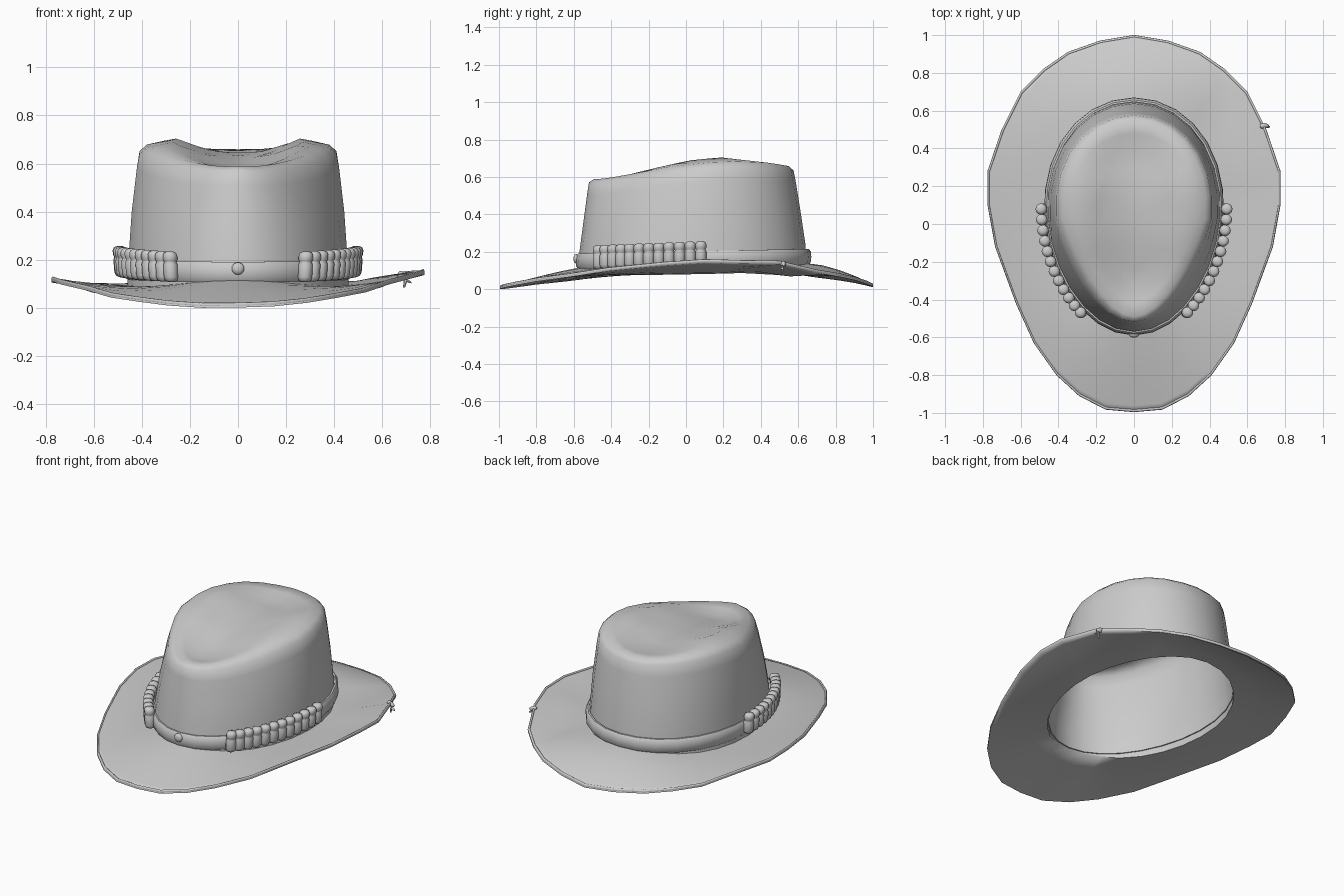
import bpy, bmesh, math
from mathutils import Vector

if "Cube" in bpy.data.objects:
    bpy.data.objects.remove(bpy.data.objects["Cube"])

felt = bpy.data.materials.new("felt grey")
felt.use_nodes = True
felt.diffuse_color = (0.6, 0.6, 0.6, 1)
felt.node_tree.nodes["Principled BSDF"].inputs["Base Color"].default_value = (0.6, 0.6, 0.6, 1)

HALF = 14
N = HALF * 2
ANGLES = [2 * math.pi * i / N for i in range(N)]


def finish(bm, name, sharp):
    bmesh.ops.recalc_face_normals(bm, faces=bm.faces)
    mesh = bpy.data.meshes.new(name)
    bm.to_mesh(mesh)
    bm.free()
    obj = bpy.data.objects.new(name, mesh)
    bpy.context.collection.objects.link(obj)
    mesh.materials.append(felt)
    bpy.ops.object.select_all(action='DESELECT')
    obj.select_set(True)
    bpy.context.view_layer.objects.active = obj
    bpy.ops.object.shade_smooth_by_angle(angle=math.radians(sharp))


def loft(name, rings, closed=False, start=None, end=None, sharp=50):
    """Skin a list of closed rings; start and end are optional centre points."""
    bm = bmesh.new()
    loops = [[bm.verts.new(p) for p in ring] for ring in rings]
    pairs = list(zip(loops, loops[1:]))
    if closed:
        pairs.append((loops[-1], loops[0]))
    for a, b in pairs:
        n = len(a)
        for i in range(n):
            j = (i + 1) % n
            bm.faces.new((a[i], a[j], b[j], b[i]))
    for point, loop in ((start, loops[0]), (end, loops[-1])):
        if point is not None:
            tip = bm.verts.new(point)
            for i, v in enumerate(loop):
                bm.faces.new((v, loop[(i + 1) % len(loop)], tip))
    finish(bm, name, sharp)


def egg(t, a, b, yc=0.04, k=0.08, pinch=0.0):
    """Egg outline, wider at the back (t = 0); pinch narrows the front."""
    c = math.cos(t)
    return a * math.sin(t) * (1 + k * c) * (1 - pinch * max(0, -c)), yc + b * c


def interp(table, v):
    for (p, q), (r, s) in zip(table, table[1:]):
        if v <= r:
            return q + (s - q) * max(0, (v - p) / (r - p))
    return table[-1][1]


# Brim edge: half outline from back to front, mirrored, with a slight tilt
half = [(0, 1, .025), (.18, .97, .04), (.35, .91, .06), (.48, .82, .08), (.6, .7, .10),
        (.7, .5, .135), (.775, .28, .15), (.775, .1, .155), (.735, -.12, .14), (.625, -.42, .11),
        (.53, -.63, .078), (.41, -.8, .055), (.29, -.91, .035), (.15, -.982, .02), (0, -.995, .015)]
outline = half + [(-x, y, z) for x, y, z in reversed(half[1:-1])]
edge = [Vector((x, y, z + 0.02 * (x - abs(x)))) for x, y, z in outline]
edge[5].z += 0.012
FOLD = {4: -.022, 5: .01}   # crease in the brim beside the tie


def base_z(t):
    return 0.127 + 0.012 * math.cos(t)


def seam_z(t):
    """Height where brim and crown meet, dipping at the sides."""
    return base_z(t) - .033 * (1 - math.cos(t) ** 4)


def brim_ring(u, drop=0.0):
    ring = []
    for i, (t, e) in enumerate(zip(ANGLES, edge)):
        p = Vector((*egg(t, .46, .61, .035), seam_z(t)))
        q = p.lerp(e, u)
        power = 1.6 - .5 * max(0, -math.cos(t)) ** 3
        q.z = p.z + (e.z - p.z) * u ** power + FOLD.get(i, 0) * math.sin(math.pi * u) - drop
        ring.append(q)
    return ring


# Thin brim, open in the middle so the crown stays hollow
STEPS = (0, .25, .5, .75, .92, 1)
loft("brim", [brim_ring(u) for u in STEPS] + [brim_ring(u, .014) for u in reversed(STEPS)],
     closed=True, sharp=80)

# Rolled rim around the brim edge
tube = []
for k in range(8):
    w = math.tau * k / 8
    tube.append([e * (.993 + .008 * math.cos(w)) + Vector((0, 0, .01 * math.sin(w) - .003)) for e in edge])
loft("brim_rim", tube, closed=True, sharp=80)

# Hollow crown: walls, pinched shoulder and teardrop dent
HEIGHT = [(-.52, .585), (-.3, .63), (-.08, .676), (.2, .703), (.42, .69), (.52, .672), (.6, .64)]


def crown_ring(a, b, yc, k, level):
    ring = []
    for t in ANGLES:
        x, y = egg(t, a, b, yc, k, .22 * level ** 2)
        top = interp(HEIGHT, y) - .03 * abs(math.sin(t))
        z0 = seam_z(t) - .007
        ring.append((x, y, z0 + (top - z0) * level))
    return ring


def top_ring(s):
    ring = []
    for t in ANGLES:
        x, y = egg(t, .385 * s, .53 * s, .03, .14, .25)
        dent = .058 * max(0, 1 - (x / .26) ** 2) * min(1, (1 - s) / .3)
        shoulder = .024 * abs(math.sin(t)) * max(0, (s - .7) / .3)
        ring.append((x, y, interp(HEIGHT, y) - dent - shoulder + .003))
    return ring


walls = [(.46, .61, .035, .08, 0), (.455, .603, .035, .08, .22), (.442, .58, .033, .09, .55),
         (.422, .558, .03, .1, .85), (.41, .547, .028, .11, .97)]
loft("crown", [crown_ring(*w) for w in walls] + [top_ring(s) for s in (.98, .85, .7, .5, .28)],
     end=(0, .03, .633), sharp=80)

# Hat band with a rounded section
section = [(-.006, 0), (.004, 0), (.014, .015), (.017, .042), (.014, .07), (.004, .084), (-.006, .084)]
loft("hat_band", [[(*egg(t, .458 + d, .613 + d), base_z(t) + h - .008) for t in ANGLES]
                  for d, h in section], closed=True)


# Lathed ornaments
def lathe(name, profile, place, sides=12):
    rings = [[place(r * math.cos(math.tau * i / sides), r * math.sin(math.tau * i / sides), h)
              for i in range(sides)] for r, h in profile]
    loft(name, rings, start=place(0, 0, profile[0][1]), end=place(0, 0, profile[-1][1]))


BEAD = [(.014, -.02), (.025, -.014), (.03, 0), (.03, .05), (.026, .06), (.026, .064),
        (.03, .072), (.03, .09), (.024, .102), (.012, .107)]
for side, label in ((1, "left"), (-1, "right")):
    for i in range(12):
        t = math.radians(86.5 + 55.5 * i / 11)
        x, y = egg(t, .487, .645)
        z = base_z(t) + .01 + .012 * (1 - i / 11)
        lathe(f"{label}_bead_{i + 1}", BEAD,
              lambda u, v, h: (side * (x + u + .08 * (h - .05) * math.sin(t)), y + v, z + h))

# Front button on the band
lathe("band_button", [(.026, 0), (.026, .006), (.021, .013), (.011, .018)],
      lambda u, v, h: (u, -.583 - h, .163 + v), sides=16)

# Small knotted tie at the brim edge
lathe("tie_knot", [(.006, -.03), (.014, -.02), (.016, 0), (.01, .02), (.004, .03)],
      lambda u, v, h: (.69 + h * .8, .52 + u, .135 + v - h * .2), sides=8)
lathe("tie_tail", [(.006, 0), (.008, .02), (.004, .045)],
      lambda u, v, h: (.7 + u - h * .2, .515 + v, .13 - h), sides=6)
lathe("tie_end", [(.005, 0), (.008, .015), (.003, .035)],
      lambda u, v, h: (.7 + h * .6, .515 + u, .115 + v - h * .3), sides=6)
